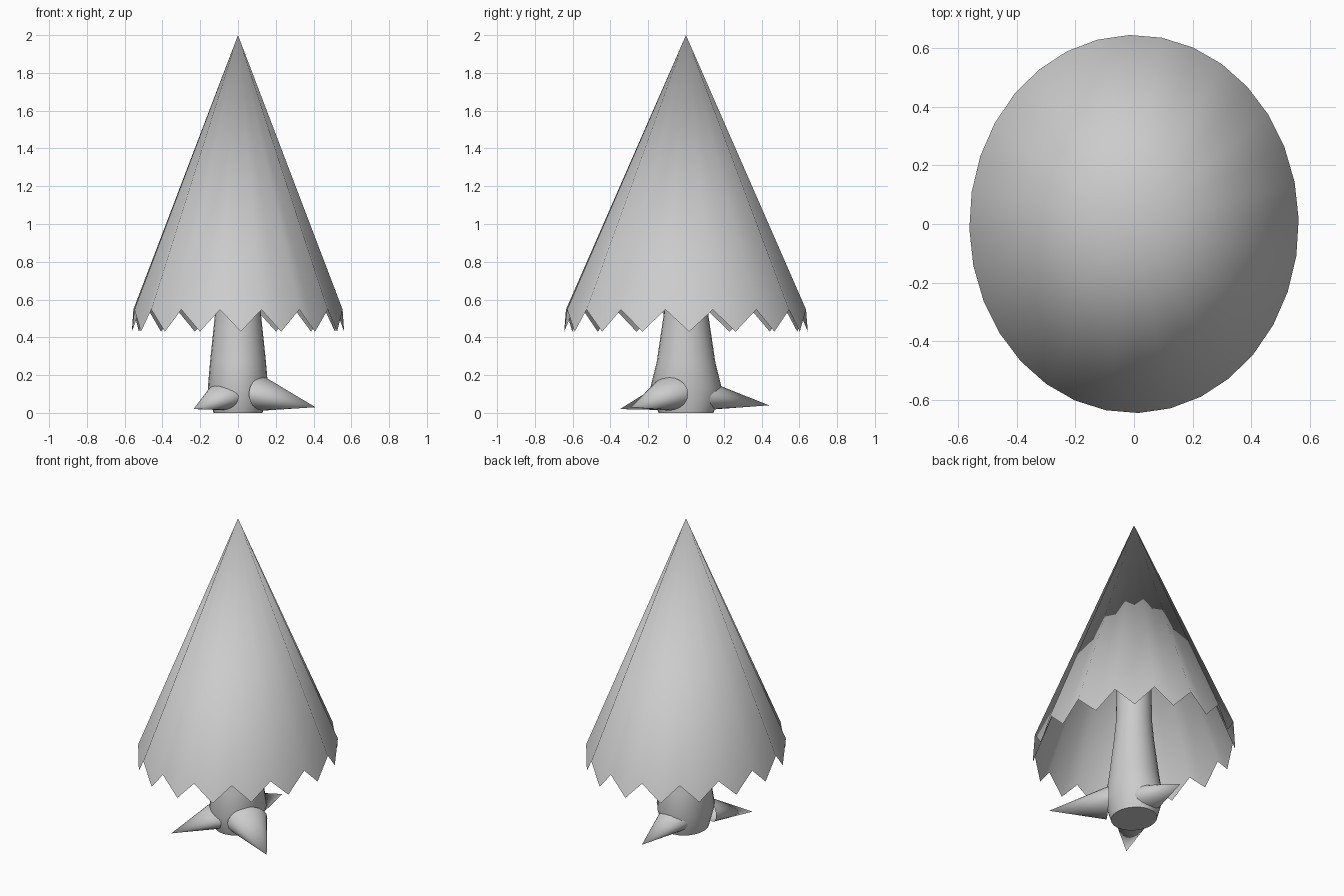
import bpy, bmesh
from math import sin, cos, pi, radians
from mathutils import Vector

if "Cube" in bpy.data.objects:
    bpy.data.objects.remove(bpy.data.objects["Cube"])


def finish(bm, name, angle=None):
    bmesh.ops.recalc_face_normals(bm, faces=bm.faces)
    for f in bm.faces:
        f.smooth = True
    mesh = bpy.data.meshes.new(name)
    bm.to_mesh(mesh)
    bm.free()
    ob = bpy.data.objects.new(name, mesh)
    bpy.context.collection.objects.link(ob)
    if angle:
        bpy.ops.object.select_all(action='DESELECT')
        ob.select_set(True)
        bpy.context.view_layer.objects.active = ob
        bpy.ops.object.shade_smooth_by_angle(angle=radians(angle))
    return ob


def fan(name, apex, ring):
    """Open cone: triangles from the apex to a closed ring of points."""
    bm = bmesh.new()
    tip = bm.verts.new(apex)
    vs = [bm.verts.new(p) for p in ring]
    for i, v in enumerate(vs):
        bm.faces.new((tip, v, vs[(i + 1) % len(vs)]))
    return finish(bm, name)


# Foliage: open oval cone with a zigzag hem of 16 points
N = 32
hem = []
for i in range(N):
    a = 2 * pi * i / N + radians(1.5)
    hem.append((0.562 * cos(a), 0.645 * sin(a), 0.43 if i % 2 == 0 else 0.547))
fan("foliage", (0, 0, 2), hem)

# Trunk: turned profile (x radius, y radius, z), flared above the foot
profile = [(0.13, 0.145, 0), (0.16, 0.19, 0.13), (0.148, 0.155, 0.27),
           (0.122, 0.118, 0.52), (0.108, 0.106, 0.66), (0.102, 0.102, 0.95)]
bm = bmesh.new()
S = 24
rings = [[bm.verts.new((rx * cos(2 * pi * i / S), ry * sin(2 * pi * i / S), z))
          for i in range(S)] for rx, ry, z in profile]
for lo, hi in zip(rings, rings[1:]):
    for i in range(S):
        j = (i + 1) % S
        bm.faces.new((lo[i], lo[j], hi[j], hi[i]))
bm.faces.new(rings[0])
bm.faces.new(rings[-1])
finish(bm, "trunk", 40)


# Roots: flattened cones pushed out of the trunk foot
def root(name, base, tip, half_width, half_height):
    base, tip = Vector(base), Vector(tip)
    out = Vector((tip.x - base.x, tip.y - base.y, 0)).normalized()
    side = Vector((-out.y, out.x, 0))
    ring = [base + side * half_width * cos(2 * pi * i / 20)
            + Vector((0, 0, half_height * sin(2 * pi * i / 20))) for i in range(20)]
    fan(name, tip, ring)


root("root_right", (0.13, -0.09, 0.1), (0.41, -0.29, 0.03), 0.125, 0.088)
root("root_left", (-0.085, -0.12, 0.085), (-0.235, -0.35, 0.02), 0.105, 0.07)
root("root_back", (0.0, 0.1, 0.095), (0.01, 0.44, 0.04), 0.11, 0.08)
